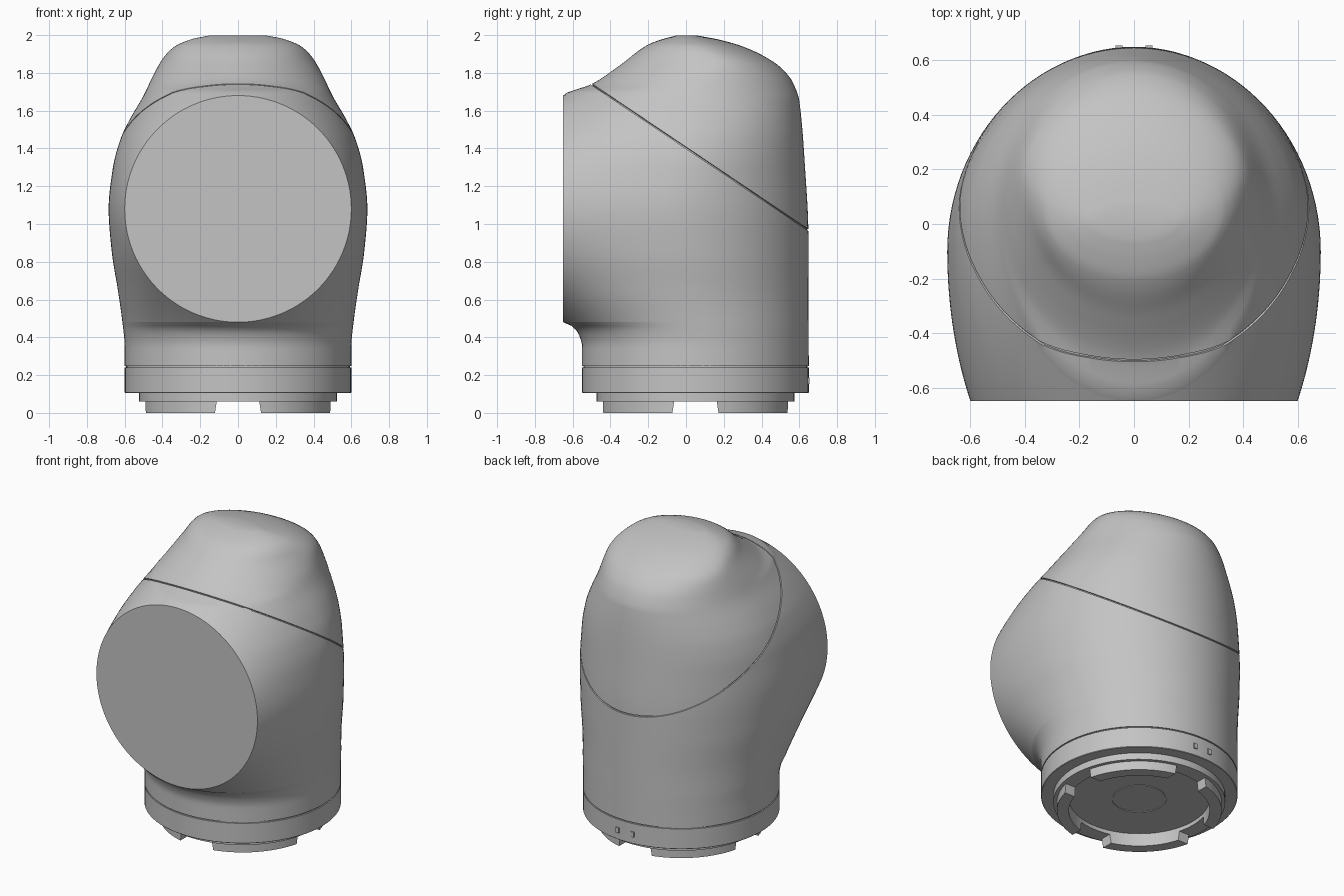
import bpy, bmesh, math
from mathutils import Vector

cube = bpy.data.objects.get("Cube")
if cube:
    bpy.data.objects.remove(cube, do_unlink=True)


def material(name, rgb):
    m = bpy.data.materials.new(name)
    m.use_nodes = True
    m.diffuse_color = (*rgb, 1)
    m.node_tree.nodes["Principled BSDF"].inputs["Base Color"].default_value = (*rgb, 1)
    return m


GREY = material("light_grey", (0.55, 0.55, 0.55))
AXIS_Y = 0.05                      # column axis
FACE_Y, FACE_Z, FACE_R = -0.65, 1.08, 0.6   # flat front flange


def finish(bm, name, angle=30):
    bmesh.ops.recalc_face_normals(bm, faces=bm.faces)
    me = bpy.data.meshes.new(name)
    bm.to_mesh(me)
    bm.free()
    me.materials.append(GREY)
    ob = bpy.data.objects.new(name, me)
    bpy.context.collection.objects.link(ob)
    bpy.ops.object.select_all(action='DESELECT')
    ob.select_set(True)
    bpy.context.view_layer.objects.active = ob
    bpy.ops.object.shade_smooth_by_angle(angle=math.radians(angle))
    return ob


def curve(points):
    """Monotone cubic through (height, value) points."""
    d = [(b[1] - a[1]) / (b[0] - a[0]) for a, b in zip(points, points[1:])]
    mid = [2 * a * b / (a + b) if a * b > 0 else 0 for a, b in zip(d, d[1:])]
    tan = [d[0]] + mid + [d[-1]]

    def value(z):
        i = max(k for k in range(len(d)) if k == 0 or points[k][0] <= z)
        (z0, a), (z1, b) = points[i], points[i + 1]
        s = z1 - z0
        t = (z - z0) / s
        return ((1 + 2 * t) * (1 - t) ** 2 * a + t * (1 - t) ** 2 * s * tan[i]
                + t * t * (3 - 2 * t) * b + t * t * (t - 1) * s * tan[i + 1])
    return value


def span(a, b, n):
    return [a + (b - a) * i / n for i in range(n)]


# Housing: half width, widest point, front and back outlines by height
half_width = curve([(.249, .6), (.35, .6), (.48, .612), (.65, .636), (.85, .668), (1.08, .685),
                    (1.3, .662), (1.45, .622), (1.55, .575), (1.68, .5), (1.78, .452),
                    (1.88, .395), (1.94, .335), (1.98, .24), (1.998, .15)])
middle = curve([(.249, .05), (.35, .05), (.65, -.03), (1.08, -.1), (1.4, -.04), (1.6, .01),
                (1.74, .07), (1.86, .14), (1.94, .07), (1.998, .01)])
front = curve([(.249, -.55), (.35, -.55), (.42, -.57), (.46, -.605), (.48, -.65), (1.08, -.65),
               (1.68, -.65), (1.74, -.5), (1.84, -.35), (1.95, -.2), (1.98, -.12), (1.998, -.05)])
back = curve([(.249, .65), (.95, .648), (1.3, .63), (1.65, .6), (1.75, .565), (1.83, .5),
              (1.89, .41), (1.94, .3), (1.975, .18), (1.998, .06)])

low, high = FACE_Z - FACE_R, FACE_Z + FACE_R
levels = (span(.249, low, 12) + [FACE_Z - FACE_R * math.cos(math.pi * i / 56) for i in range(56)]
          + span(high, 1.94, 16) + span(1.94, 1.998, 10) + [1.998])


def half_section(z, n=28):
    w, m, f, b = half_width(z), middle(z), front(z), back(z)
    h = math.sqrt(max(0, FACE_R ** 2 - (z - FACE_Z) ** 2))
    if h < 1e-4:
        h = 0
    end = math.acos(h / w)
    depth = (m - f) / math.sin(end)
    pts = []
    for i in range(n):
        t = math.pi / 2 * i / n
        pts.append((w * math.sin(t), m + (b - m) * math.cos(t), z))
    for i in range(n + 1):
        t = end * i / n
        pts.append((w * math.cos(t), m - depth * math.sin(t), z))
    return pts


bm = bmesh.new()
for side in (1, -1):
    rows = [[bm.verts.new((side * x, y, z)) for x, y, z in half_section(lv)] for lv in levels]
    for r0, r1 in zip(rows, rows[1:]):
        for i in range(len(r0) - 1):
            bm.faces.new((r0[i], r0[i + 1], r1[i + 1], r1[i]))
bmesh.ops.remove_doubles(bm, verts=bm.verts, dist=1e-4)
# Flat flange, top and bottom closures
bmesh.ops.holes_fill(bm, edges=[e for e in bm.edges if e.is_boundary], sides=0)
bmesh.ops.recalc_face_normals(bm, faces=bm.faces)

# Slanted parting groove between housing and cap
seam = Vector((0, -.5, 1.74))
normal = Vector((0, .77, 1.145)).normalized()
HALF = 0.004
for s in (-HALF, HALF):
    bmesh.ops.bisect_plane(bm, geom=bm.verts[:] + bm.edges[:] + bm.faces[:], dist=1e-5,
                           plane_co=seam + normal * s, plane_no=normal)
groove = [f for f in bm.faces if abs((f.calc_center_median() - seam).dot(normal)) < HALF * .99
          and all(abs((v.co - seam).dot(normal)) < HALF * 1.05 for v in f.verts)]
bmesh.ops.inset_region(bm, faces=groove, thickness=0.001, depth=-0.008)
finish(bm, "elbow_housing", 35)


def lathe(name, profile, steps=96):
    bm = bmesh.new()
    vs = [bm.verts.new((r, AXIS_Y, z)) for r, z in profile]
    es = [bm.edges.new(p) for p in zip(vs, vs[1:])]
    bmesh.ops.spin(bm, geom=vs + es, cent=(0, AXIS_Y, 0), axis=(0, 0, 1),
                   angle=math.tau, steps=steps, use_merge=True)
    bmesh.ops.remove_doubles(bm, verts=bm.verts, dist=1e-5)
    return finish(bm, name)


# Base ring with recessed underside and groove under the housing
lathe("base_ring", [(0, .086), (.16, .086), (.16, .09), (.168, .09), (.168, .086), (.43, .086),
                    (.43, .06), (.525, .06), (.525, .105), (.597, .105), (.6, .108),
                    (.6, .241), (.592, .241), (.592, .25), (0, .25)])

# Four coupling teeth on the diagonals
for k in range(4):
    bm = bmesh.new()
    rings = []
    for r in (.43, .503):
        for z, gap in ((0, .122), (.066, .112)):
            edge = math.asin(gap / r)
            rings.append([bm.verts.new((r * math.cos(a), AXIS_Y + r * math.sin(a), z))
                          for a in [k * math.pi / 2 + edge + (math.pi / 2 - 2 * edge) * i / 16
                                    for i in range(17)]])
    loop = [rings[0], rings[1], rings[3], rings[2]]
    for i in range(16):
        for a, b in zip(loop, loop[1:] + loop[:1]):
            bm.faces.new((a[i], a[i + 1], b[i + 1], b[i]))
    for i in (0, 16):
        bm.faces.new([r[i] for r in loop])
    finish(bm, f"coupling_tooth_{k + 1}")

# Small locating marks on the back of the base ring
for x in (-.055, .055):
    bm = bmesh.new()
    bmesh.ops.create_cube(bm, size=1)
    bmesh.ops.scale(bm, vec=(.025, .012, .035), verts=bm.verts)
    bmesh.ops.translate(bm, vec=(x, .649, .17), verts=bm.verts)
    finish(bm, "left_mark" if x > 0 else "right_mark")
